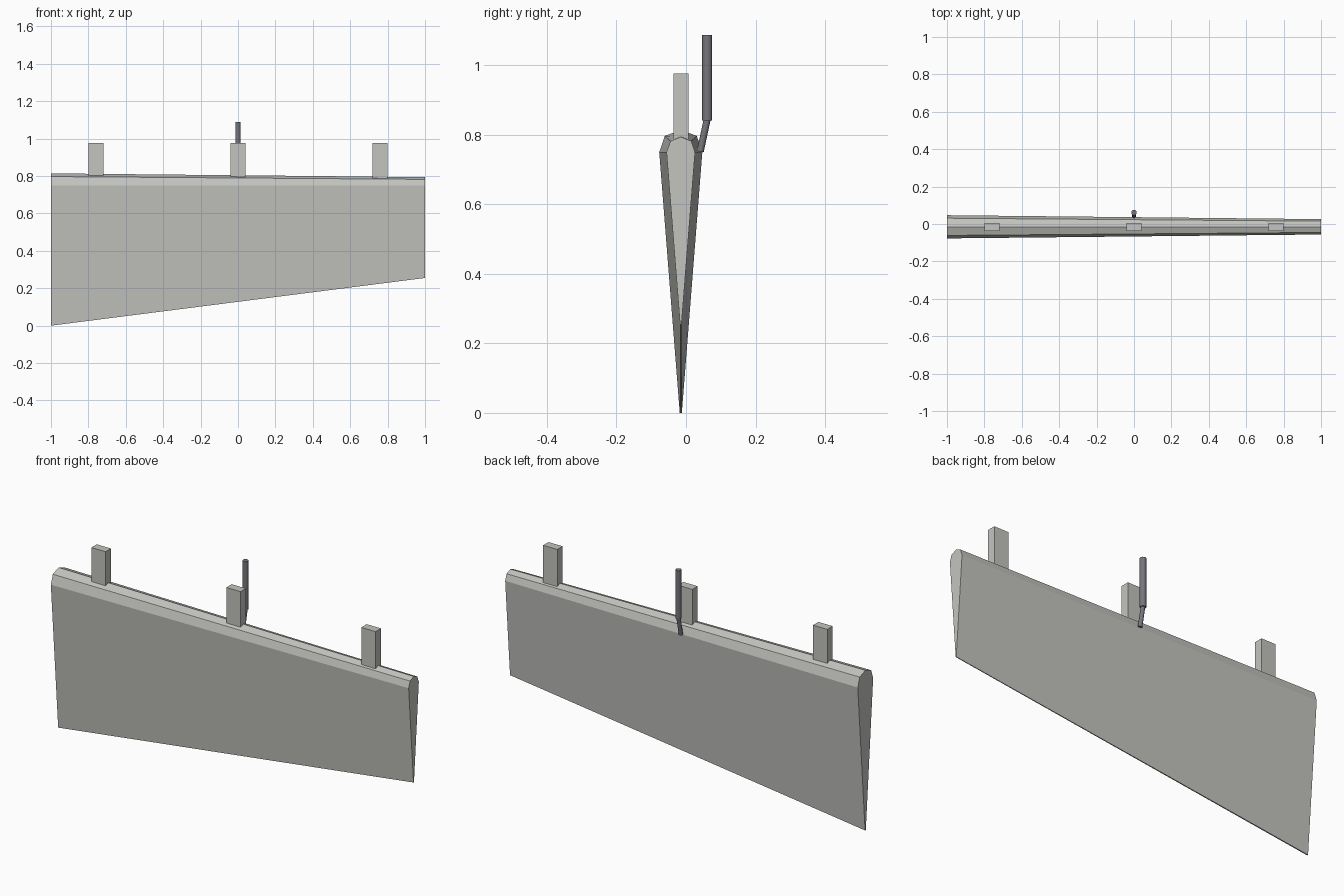
import bpy, bmesh
from mathutils import Vector

cube = bpy.data.objects.get("Cube")
if cube:
    bpy.data.objects.remove(cube, do_unlink=True)


def material(name, colour):
    mat = bpy.data.materials.new(name)
    mat.use_nodes = True
    mat.diffuse_color = colour
    mat.node_tree.nodes["Principled BSDF"].inputs["Base Color"].default_value = colour
    return mat


PANEL_GREY = material("panel_grey", (0.55, 0.55, 0.52, 1))
ROD_GREY = material("rod_dark_grey", (0.18, 0.18, 0.20, 1))
MID_Y = -0.015


def add_object(name, bm, mat):
    bmesh.ops.recalc_face_normals(bm, faces=bm.faces)
    mesh = bpy.data.meshes.new(name)
    bm.to_mesh(mesh)
    bm.free()
    mesh.materials.append(mat)
    obj = bpy.data.objects.new(name, mesh)
    bpy.context.collection.objects.link(obj)
    return obj


def section(bm, x, half_profile, ridge_z):
    """Symmetric end section: half-profile up one side, ridge, down the other."""
    pts = [(-w, z) for w, z in half_profile] + [(0, ridge_z)]
    pts += [(w, z) for w, z in reversed(half_profile)]
    return [bm.verts.new((x, MID_Y + y, z)) for y, z in pts]


# Tapered control surface lofted between its two end sections
bm = bmesh.new()
big = section(bm, -1, [(0.003, 0), (0.062, 0.75), (0.046, 0.797)], 0.814)
small = section(bm, 1, [(0.002, 0.255), (0.041, 0.75), (0.030, 0.782)], 0.794)
count = len(big)
for i in range(count):
    j = (i + 1) % count
    bm.faces.new((big[i], big[j], small[j], small[i]))
bm.faces.new(big)
bm.faces.new(small)
add_object("tapered_panel", bm, PANEL_GREY)

# Hinge tabs along the ridge
for name, x in (("right", -0.76), ("middle", 0), ("left", 0.76)):
    bm = bmesh.new()
    bmesh.ops.create_cube(bm, size=1)
    bmesh.ops.scale(bm, vec=(0.08, 0.043, 0.197), verts=bm.verts)
    bmesh.ops.translate(bm, vec=(x, MID_Y, 0.8785), verts=bm.verts)
    add_object(f"hinge_tab_{name}", bm, PANEL_GREY)


# Control rod and its slanted link
def rod(name, start, end, radius):
    start, end = Vector(start), Vector(end)
    axis = end - start
    bm = bmesh.new()
    bmesh.ops.create_cone(bm, cap_ends=True, segments=24, radius1=radius,
                          radius2=radius, depth=axis.length)
    for face in bm.faces:
        face.smooth = len(face.verts) == 4
    for edge in bm.edges:
        edge.smooth = all(len(f.verts) == 4 for f in edge.link_faces)
    obj = add_object(name, bm, ROD_GREY)
    obj.location = (start + end) / 2
    obj.rotation_euler = axis.to_track_quat("Z", "Y").to_euler()


rod("control_rod", (0, 0.061, 0.842), (0, 0.061, 1.088), 0.0145)
rod("rod_link", (0, 0.041, 0.752), (0, 0.061, 0.845), 0.010)
